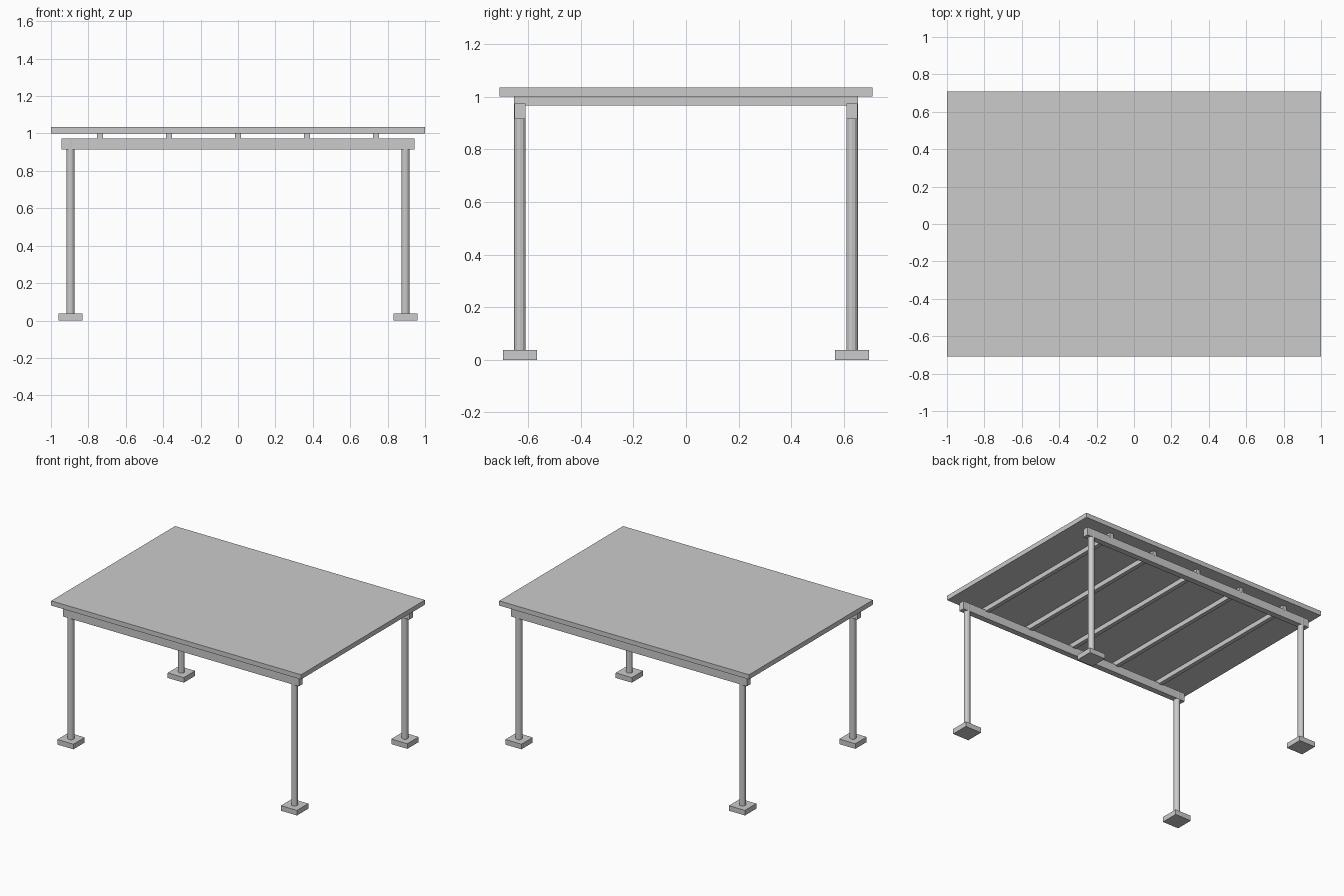
import bpy

if "Cube" in bpy.data.objects:
    bpy.data.objects.remove(bpy.data.objects["Cube"])

POST_X, POST_Y = 0.895, 0.631


def box(name, x, y, z, size):
    """Box centred on x and y, from z[0] up to z[1]."""
    bpy.ops.mesh.primitive_cube_add(size=1, location=(x, y, (z[0] + z[1]) / 2))
    ob = bpy.context.object
    ob.name = name
    ob.scale = (size[0], size[1], z[1] - z[0])
    bpy.ops.object.transform_apply(location=False, rotation=False, scale=True)
    return ob


def post(name, x, y, z, radius):
    """Faceted round post from z[0] up to z[1]."""
    bpy.ops.mesh.primitive_cylinder_add(
        vertices=12, radius=radius, depth=z[1] - z[0],
        location=(x, y, (z[0] + z[1]) / 2))
    bpy.context.object.name = name


# Flat roof panel
box("roof_panel", 0, 0, (1.0, 1.034), (2.0, 1.416))

# Rafters running front to back under the roof
for i in range(5):
    box(f"rafter_{i + 1}", (i - 2) * 0.369, 0, (0.966, 1.0), (0.03, 1.306))

for side_y, sy in (("front", -1), ("back", 1)):
    # Long beam carried by the posts
    box(f"{side_y}_beam", 0, sy * POST_Y, (0.914, 0.973), (1.888, 0.042))
    for side_x, sx in (("left", -1), ("right", 1)):
        # Post and square footing at each corner
        post(f"{side_y}_{side_x}_post", sx * POST_X, sy * POST_Y, (0.037, 0.972), 0.022)
        box(f"{side_y}_{side_x}_footing", sx * POST_X, sy * POST_Y, (0, 0.037), (0.129, 0.129))
